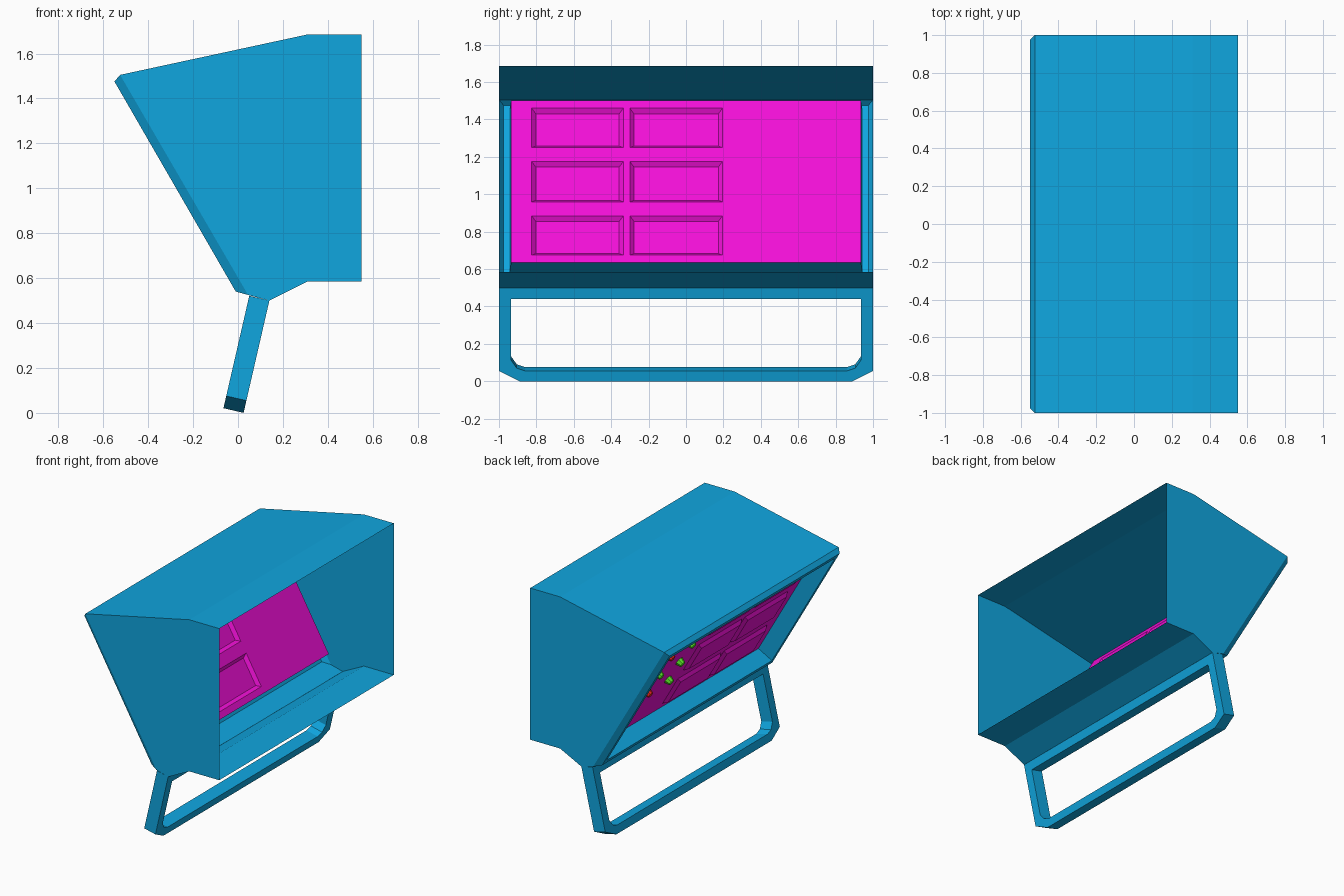
import bpy, bmesh, math
from mathutils import Vector, Matrix

if "Cube" in bpy.data.objects:
    bpy.data.objects.remove(bpy.data.objects["Cube"])

# Materials
def mat(name, rgb):
    m = bpy.data.materials.new(name)
    m.diffuse_color = (*rgb, 1)
    m.use_nodes = True
    m.node_tree.nodes["Principled BSDF"].inputs["Base Color"].default_value = m.diffuse_color
    return m

BLUE = mat("blue", (0.005, 0.38, 0.74))
MAGENTA = mat("magenta", (0.88, 0.005, 0.68))
GREEN = mat("green", (0.1, 0.8, 0.02))
RED = mat("red", (0.8, 0.02, 0.01))

def finish(name, bm, material, recalc=False):
    if recalc:
        bmesh.ops.recalc_face_normals(bm, faces=bm.faces)
    me = bpy.data.meshes.new(name)
    bm.to_mesh(me)
    bm.free()
    me.materials.append(material)
    ob = bpy.data.objects.new(name, me)
    bpy.context.collection.objects.link(ob)
    return ob

# Sloped front plane: t runs up the slope, d runs inward
UP = Vector((-0.5, 0, 0.866))
IN = Vector((0.866, 0, 0.5))
BASE = Vector((-0.01, 0, 0.54))

def slope(t, y, d):
    return BASE + UP * t + IN * d + Vector((0, y, 0))

def rect(bm, t0, t1, y, d):
    return [bm.verts.new(slope(t, s * y, d))
            for t, s in ((t0, -1), (t0, 1), (t1, 1), (t1, -1))]

# Housing: thin hood open at the rear, with sloped bezel and recess walls
PROFILE = [(0.55, 1.685), (0.31, 1.685), (-0.525, 1.505), (0.045, 0.525),
           (0.14, 0.50), (0.31, 0.585), (0.55, 0.585)]
bm = bmesh.new()
near = [bm.verts.new((x, -1, z)) for x, z in PROFILE]
far = [bm.verts.new((x, 1, z)) for x, z in PROFILE]
bm.faces.new(near)
bm.faces.new(far[::-1])
for i in (0, 1, 3, 4, 5):
    bm.faces.new((near[i], far[i], far[i + 1], near[i + 1]))
loops = [[near[3], far[3], far[2], near[2]],
         rect(bm, 0.0, 1.08, 0.975, 0),
         rect(bm, 0.035, 1.045, 0.945, 0),
         rect(bm, 0.04, 1.04, 0.935, 0.12)]
for a, b in zip(loops, loops[1:]):
    for k in range(4):
        n = (k + 1) % 4
        bm.faces.new((a[k], a[n], b[n], b[k]))
finish("housing", bm, BLUE, True)

# Panel with six raised, bevelled blocks
ys = [-0.935, -0.825, -0.335, -0.30, 0.195, 0.935]
ts = [0.04, 0.086, 0.329, 0.415, 0.664, 0.75, 0.993, 1.04]
bm = bmesh.new()
grid = [[bm.verts.new(slope(t, y, 0.12)) for y in ys] for t in ts]
blocks = []
for j in range(len(ts) - 1):
    for i in range(len(ys) - 1):
        f = bm.faces.new((grid[j][i], grid[j + 1][i], grid[j + 1][i + 1], grid[j][i + 1]))
        if i in (1, 3) and j in (1, 3, 5):
            blocks.append(f)
bm.normal_update()
bmesh.ops.inset_individual(bm, faces=blocks, thickness=0.022, use_even_offset=True)
for f in blocks:
    for v in f.verts:
        v.co -= IN * 0.022
finish("panel", bm, MAGENTA)

# Indicator buttons, two columns of three
ROT = IN.to_track_quat('Z', 'Y').to_matrix().to_4x4()
for col, (y, colours) in enumerate(((0.375, (GREEN, GREEN, GREEN)),
                                    (0.615, (RED, GREEN, RED)))):
    for row, m in enumerate(colours):
        bm = bmesh.new()
        bmesh.ops.create_cone(bm, cap_ends=True, segments=8, radius1=0.022,
                              radius2=0.032, depth=0.035,
                              matrix=Matrix.Translation(slope(0.42 + 0.18 * row, y, 0.102)) @ ROT)
        finish(f"button_{col}_{row}", bm, m)

# Stand: tilted chamfered ring below the housing
AXIS = Vector((0.224, 0, 0.975))
SIDE = Vector((0.975, 0, -0.224)) * 0.046
FOOT = Vector((-0.02, 0, 0.0105))
outer = [(1, 0.513), (1, 0.056), (0.89, 0)]
inner = [(0.935, 0.45), (0.935, 0.115), (0.905, 0.072), (0.86, 0.056)]

def mirrored(pts):
    return pts + [(-y, s) for y, s in reversed(pts)]

bm = bmesh.new()
def ring(pts, k):
    return [bm.verts.new(FOOT + AXIS * s + SIDE * k + Vector((0, y, 0))) for y, s in mirrored(pts)]

o0, o1, i0, i1 = ring(outer, -1), ring(outer, 1), ring(inner, -1), ring(inner, 1)
for a, b in ((o0, o1), (i0, i1)):
    for k in range(len(a)):
        n = (k + 1) % len(a)
        bm.faces.new((a[k], a[n], b[n], b[k]))
for o, i in ((o0, i0), (o1, i1)):
    bm.faces.new((o[0], o[1], i[1], i[0]))
    bm.faces.new((o[1], o[2], i[3], i[2], i[1]))
    bm.faces.new((o[2], o[3], i[4], i[3]))
    bm.faces.new((o[3], o[4], i[6], i[5], i[4]))
    bm.faces.new((o[4], o[5], i[7], i[6]))
    bm.faces.new((o[5], o[0], i[0], i[7]))
finish("stand_frame", bm, BLUE, True)
